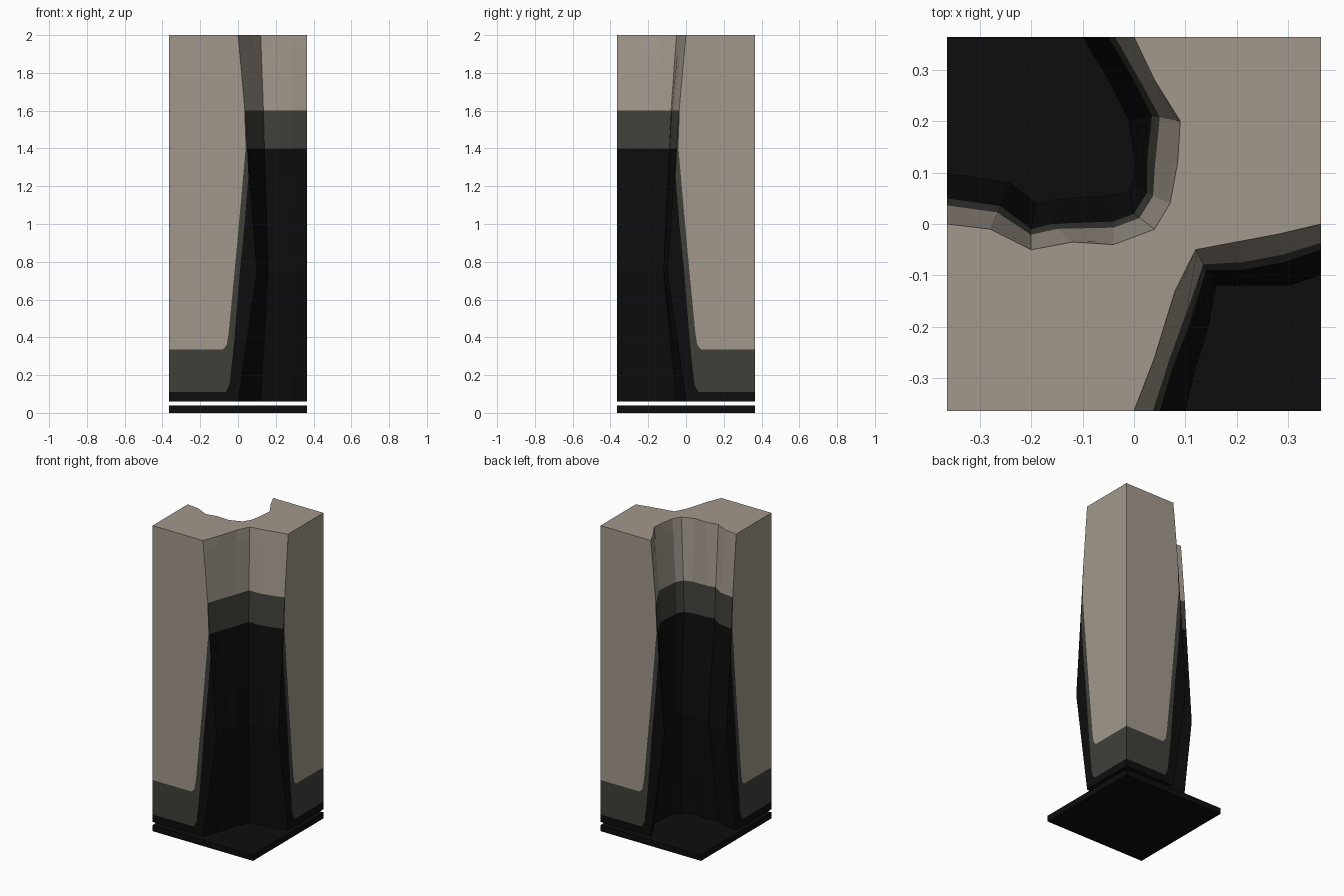
import bpy
import bmesh

default = bpy.data.objects.get("Cube")
if default:
    bpy.data.objects.remove(default, do_unlink=True)

HALF = 0.364
GREY, GREEN, BLACK = range(3)


def make_material(name, colour):
    mat = bpy.data.materials.new(name)
    mat.use_nodes = True
    mat.diffuse_color = (*colour, 1)
    mat.node_tree.nodes["Principled BSDF"].inputs["Base Color"].default_value = (*colour, 1)
    return mat


materials = [
    make_material("warm grey stone", (0.36, 0.315, 0.265)),
    make_material("dark olive stone", (0.05, 0.051, 0.042)),
    make_material("black stone", (0.004, 0.004, 0.004)),
]


def finish(bm, name):
    bmesh.ops.recalc_face_normals(bm, faces=bm.faces)
    mesh = bpy.data.meshes.new(name)
    bm.to_mesh(mesh)
    bm.free()
    for mat in materials:
        mesh.materials.append(mat)
    obj = bpy.data.objects.new(name, mesh)
    bpy.context.collection.objects.link(obj)
    return obj


# Cliff outlines of the front-left hollow: rim, throat and belly
front_rim = [(0, -HALF), (0.04, -0.26), (0.08, -0.13), (0.12, -0.05),
             (0.2, -0.035), (0.28, -0.02), (HALF, 0)]
front_throat = [(0.05, -HALF), (0.075, -0.28), (0.11, -0.19), (0.14, -0.09),
                (0.21, -0.09), (0.29, -0.075), (HALF, -0.05)]
front_belly = [(0.1, -HALF), (0.12, -0.28), (0.145, -0.2), (0.16, -0.12),
               (0.22, -0.12), (0.3, -0.12), (HALF, -0.1)]

# Cliff outlines of the back-right hollow
back_rim = [(0, HALF), (0.04, 0.28), (0.09, 0.2), (0.085, 0.12), (0.07, 0.04), (0.04, -0.01),
            (-0.04, -0.04), (-0.12, -0.035), (-0.2, -0.05), (-0.28, -0.01), (-HALF, 0)]
back_throat = [(-0.05, HALF), (0, 0.28), (0.035, 0.21), (0.025, 0.12), (0.025, 0.06), (0, 0.02),
               (-0.04, 0.005), (-0.16, 0), (-0.2, -0.01), (-0.26, 0.035), (-HALF, 0.05)]
back_belly = [(-0.1, HALF), (-0.05, 0.28), (-0.01, 0.2), (0, 0.13), (0, 0.09), (-0.01, 0.065),
              (-0.05, 0.055), (-0.14, 0.05), (-0.19, 0.04), (-0.24, 0.08), (-HALF, 0.1)]

# Height, then where grey ends and where black begins on the flat sides
levels = [(0.06, -0.08, -0.065), (0.11, -0.08, -0.065), (0.15, -0.08, -0.045),
          (0.28, -0.08, -0.03), (0.335, -0.08, -0.025), (0.36, -0.06, -0.022),
          (0.42, -0.05, -0.017), (0.75, -0.018, 0.01), (1, 0.005, 0.035),
          (1.25, 0.027, 0.055), (1.4, 0.04, 0.048), (1.6, 0.033, 0.036),
          (1.93, 0, 0.005), (2, -0.02, -0.01)]


def mix(a, b, t):
    return [(p[0] + (q[0] - p[0]) * t, p[1] + (q[1] - p[1]) * t) for p, q in zip(a, b)]


def outline(rim, throat, belly, z):
    """Outline of a cliff at one height."""
    if z >= 1.4:
        return mix(throat, rim, ((z - 1.4) / 0.6) ** 1.2)
    if z >= 0.75:
        return mix(belly, throat, (z - 0.75) / 0.65)
    return mix(rim, belly, (z - 0.06) / 0.69)


def section(z, grey_end, black_start):
    """Closed outline of the block, with a tag for the edge after each point."""
    ring = [((-HALF, -HALF), "side"), ((grey_end, -HALF), "strip"), ((black_start, -HALF), "edge")]
    cliff = outline(front_rim, front_throat, front_belly, z)
    ring += [(p, "cliff") for p in cliff[:-1]] + [(cliff[-1], "edge")]
    ring += [((HALF, -black_start), "strip"), ((HALF, -grey_end), "side")]
    ring += [((HALF, HALF), "side"), ((-grey_end, HALF), "strip"), ((-black_start, HALF), "edge")]
    cliff = outline(back_rim, back_throat, back_belly, z)
    ring += [(p, "cliff") for p in cliff[:-1]] + [(cliff[-1], "edge")]
    ring += [((-HALF, black_start), "strip"), ((-HALF, grey_end), "side")]
    return ring


def band_colour(tag, z):
    """Colour of a face from its place on the block and its middle height."""
    if z < 0.11:
        return BLACK
    if tag == "side":
        return GREEN if z < 0.335 else GREY
    if z > 1.6:
        return GREY
    if tag == "strip" or z > 1.4:
        return GREEN
    return BLACK


# Rock block: lofted sections
bm = bmesh.new()
rings = []
for z, grey_end, black_start in levels:
    ring = section(z, grey_end, black_start)
    rings.append([bm.verts.new((x, y, z)) for (x, y), tag in ring])
tags = [tag for point, tag in ring]
count = len(tags)
for low, high, a, b in zip(rings, rings[1:], levels, levels[1:]):
    for i, tag in enumerate(tags):
        j = (i + 1) % count
        face = bm.faces.new((low[i], low[j], high[j], high[i]))
        face.material_index = band_colour(tag, (a[0] + b[0]) / 2)
bm.faces.new(rings[-1]).material_index = GREY
bm.faces.new(rings[0][::-1]).material_index = BLACK
finish(bm, "rock_block")

# Floor slab below the block, with a small gap between them
bm = bmesh.new()
bmesh.ops.create_cube(bm, size=1)
for v in bm.verts:
    v.co = (v.co.x * 2 * HALF, v.co.y * 2 * HALF, (v.co.z + 0.5) * 0.04)
for f in bm.faces:
    f.material_index = BLACK
finish(bm, "floor_slab")
